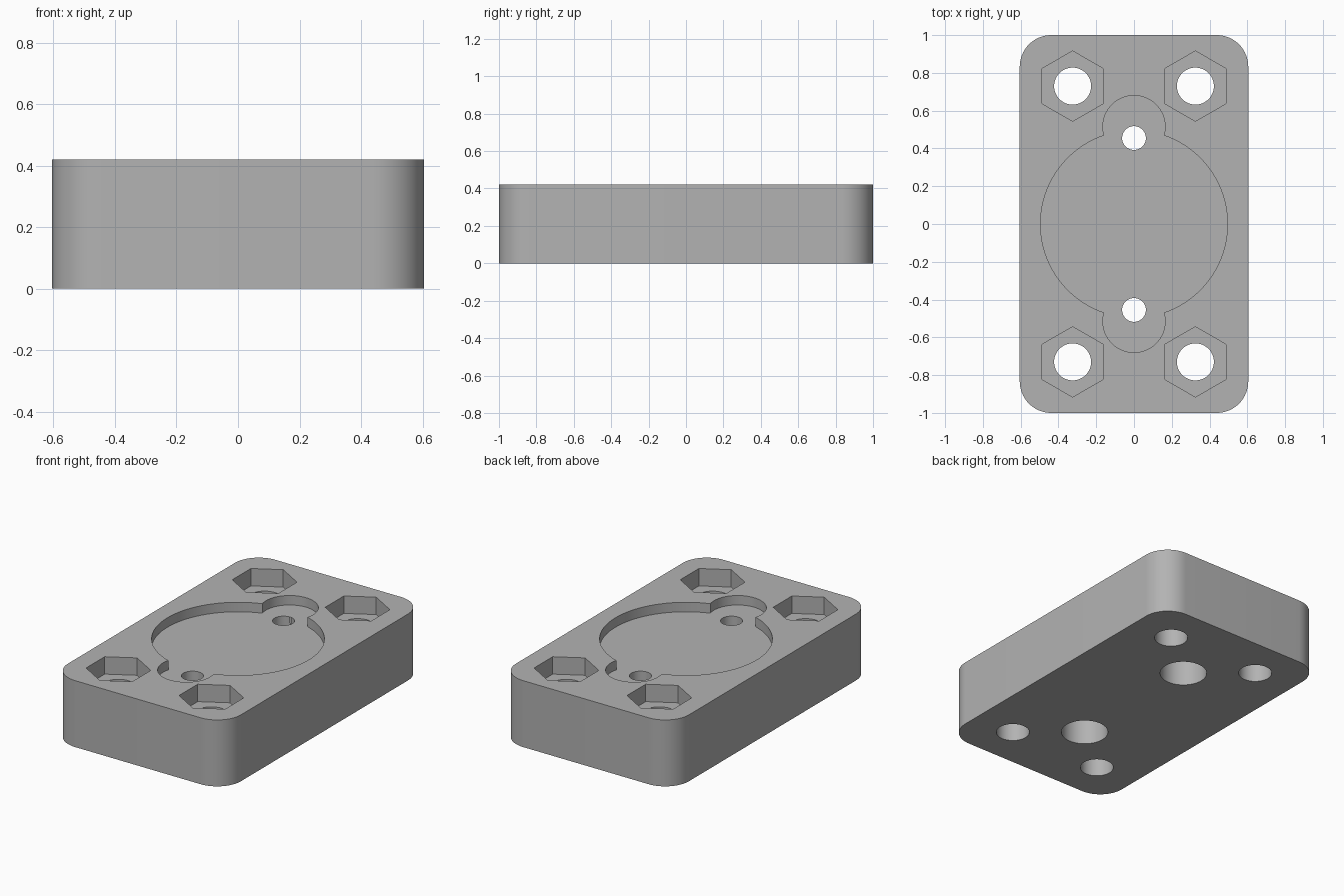
import bpy, bmesh
from math import sin, cos, pi, radians

cube = bpy.data.objects.get("Cube")
if cube:
    bpy.data.objects.remove(cube, do_unlink=True)

HEIGHT, HALF_X, HALF_Y, CORNER = 0.42, 0.605, 1.0, 0.167
RECESS_Z, HEX_Z, BORE_Z = 0.36, 0.31, 0.25
BELOW, ABOVE = -0.1, HEIGHT + 0.1

grey = bpy.data.materials.new("plain_grey")
grey.use_nodes = True
colour = (0.45, 0.45, 0.45, 1)
grey.diffuse_color = colour
grey.node_tree.nodes["Principled BSDF"].inputs["Base Color"].default_value = colour


def ring(x, y, radius, sides, start=0.0):
    return [(x + radius * cos(start + 2 * pi * i / sides),
             y + radius * sin(start + 2 * pi * i / sides)) for i in range(sides)]


def prism(name, outline, z0, z1):
    """Extrude a flat outline from z0 up to z1."""
    bm = bmesh.new()
    face = bm.faces.new([bm.verts.new((x, y, z0)) for x, y in outline])
    top = bmesh.ops.extrude_face_region(bm, geom=[face])["geom"]
    bmesh.ops.translate(bm, vec=(0, 0, z1 - z0),
                        verts=[v for v in top if isinstance(v, bmesh.types.BMVert)])
    bmesh.ops.recalc_face_normals(bm, faces=bm.faces)
    mesh = bpy.data.meshes.new(name)
    bm.to_mesh(mesh)
    bm.free()
    mesh.materials.append(grey)
    obj = bpy.data.objects.new(name, mesh)
    bpy.context.collection.objects.link(obj)
    return obj


# Rounded block
outline = []
for quarter, (sx, sy) in enumerate([(1, 1), (-1, 1), (-1, -1), (1, -1)]):
    for i in range(17):
        a = (quarter + i / 16) * pi / 2
        outline.append((sx * (HALF_X - CORNER) + CORNER * cos(a),
                        sy * (HALF_Y - CORNER) + CORNER * sin(a)))
block = prism("mounting_block", outline, 0, HEIGHT)

# Round recess in the top
cutters = [prism("recess_cutter", ring(0, 0, 0.495, 96), RECESS_Z, ABOVE)]

for sy in (1, -1):
    # Recess lobe, screw hole and wide bore from below
    cutters += [
        prism("lobe_cutter", ring(0, sy * 0.515, 0.165, 64), RECESS_Z, ABOVE),
        prism("screw_hole_cutter", ring(0, sy * 0.455, 0.063, 48), BELOW, ABOVE),
        prism("bore_cutter", ring(0, sy * 0.455, 0.138, 48), BELOW, BORE_Z),
    ]
    # Corner bolt holes with hexagonal nut pockets
    for sx in (1, -1):
        x, y = sx * 0.325, sy * 0.73
        cutters += [
            prism("bolt_hole_cutter", ring(x, y, 0.098, 48), BELOW, ABOVE),
            prism("nut_pocket_cutter", ring(x, y, 0.186, 6, pi / 2), HEX_Z, ABOVE),
        ]

# Cut everything out of the block
for cutter in cutters:
    cutter.hide_render = True
    mod = block.modifiers.new(cutter.name, "BOOLEAN")
    mod.operation = "DIFFERENCE"
    mod.solver = "EXACT"
    mod.object = cutter

bpy.context.view_layer.update()
evaluated = block.evaluated_get(bpy.context.evaluated_depsgraph_get())
result = bpy.data.meshes.new_from_object(evaluated)
block.modifiers.clear()
block.data = result
for cutter in cutters:
    bpy.data.objects.remove(cutter, do_unlink=True)

# Smooth round walls, sharp edges
bpy.ops.object.select_all(action="DESELECT")
block.select_set(True)
bpy.context.view_layer.objects.active = block
bpy.ops.object.shade_smooth_by_angle(angle=radians(30))
